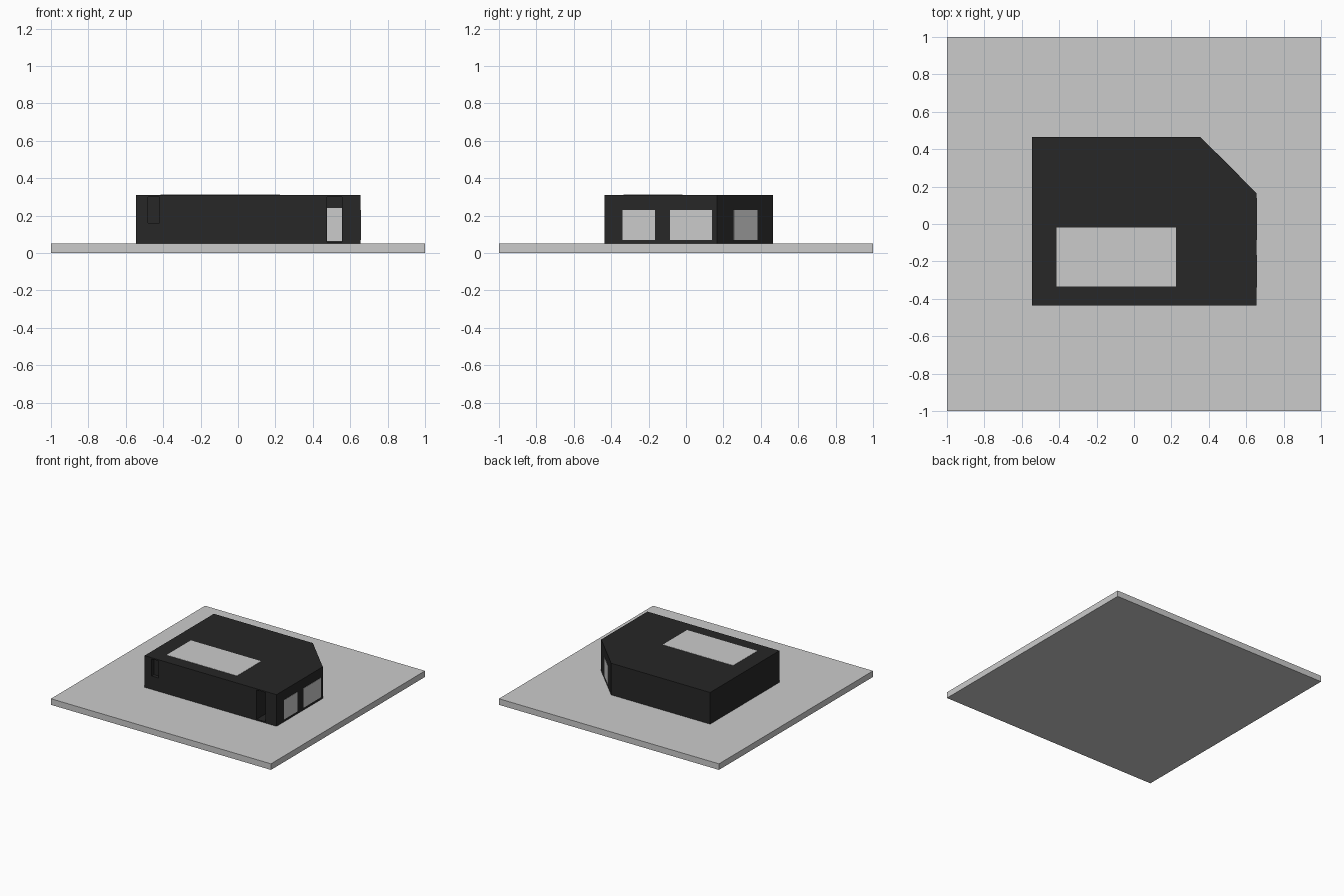
import bpy, bmesh
from mathutils import Vector

if "Cube" in bpy.data.objects:
    bpy.data.objects.remove(bpy.data.objects["Cube"])

black = bpy.data.materials.new("black")
black.diffuse_color = (0.02, 0.02, 0.02, 1)
black.use_nodes = True
black.node_tree.nodes["Principled BSDF"].inputs["Base Color"].default_value = black.diffuse_color


def prism(name, outline, z0, z1, mat=None):
    """Extrude a counter-clockwise xy outline from z0 to z1."""
    bm = bmesh.new()
    face = bm.faces.new([bm.verts.new((x, y, z0)) for x, y in outline])
    ext = bmesh.ops.extrude_face_region(bm, geom=[face])
    top = [v for v in ext["geom"] if isinstance(v, bmesh.types.BMVert)]
    bmesh.ops.translate(bm, verts=top, vec=(0, 0, z1 - z0))
    bmesh.ops.recalc_face_normals(bm, faces=bm.faces[:])
    mesh = bpy.data.meshes.new(name)
    bm.to_mesh(mesh)
    bm.free()
    ob = bpy.data.objects.new(name, mesh)
    bpy.context.collection.objects.link(ob)
    if mat:
        mesh.materials.append(mat)
    return ob


def rect(x0, x1, y0, y1):
    return [(x0, y0), (x1, y0), (x1, y1), (x0, y1)]


def pane(name, a, b, z0, z1, t=0.002):
    """Thin upright panel standing just proud of the wall line a-b."""
    a, b = Vector(a), Vector(b)
    d = (b - a).normalized()
    n = Vector((d.y, -d.x)) * t
    return prism(name, [a - n, a + n, b + n, b - n], z0, z1)


# ground slab
prism("base_slab", rect(-1, 1, -1, 1), 0, 0.05)

# building with one cut corner
house = prism("building", [(-0.545, -0.435), (0.655, -0.435), (0.655, 0.165),
                           (0.355, 0.465), (-0.545, 0.465)], 0.05, 0.31, black)

# recessed entrance and small slot in the front wall
for name, x0, x1, depth, z0, z1 in (("entrance_cutter", 0.475, 0.555, 0.12, 0.06, 0.30),
                                    ("slot_cutter", -0.48, -0.42, 0.03, 0.16, 0.30)):
    cutter = prism(name, rect(x0, x1, -0.5, -0.435 + depth), z0, z1, black)
    cutter.hide_render = True
    cutter.hide_viewport = True
    mod = house.modifiers.new(name, "BOOLEAN")
    mod.operation = "DIFFERENCE"
    mod.solver = "EXACT"
    mod.object = cutter

# door at the back of the entrance
pane("door", (0.475, -0.315), (0.555, -0.315), 0.065, 0.24)

# roof skylight
prism("skylight", rect(-0.415, 0.225, -0.335, -0.02), 0.305, 0.312)

# windows on the right wall and the cut corner
for i, (a, b) in enumerate([((0.655, -0.34), (0.655, -0.165)),
                            ((0.655, -0.085), (0.655, 0.14)),
                            ((0.565, 0.255), (0.44, 0.38))]):
    pane(f"window_{i + 1}", a, b, 0.07, 0.23)
